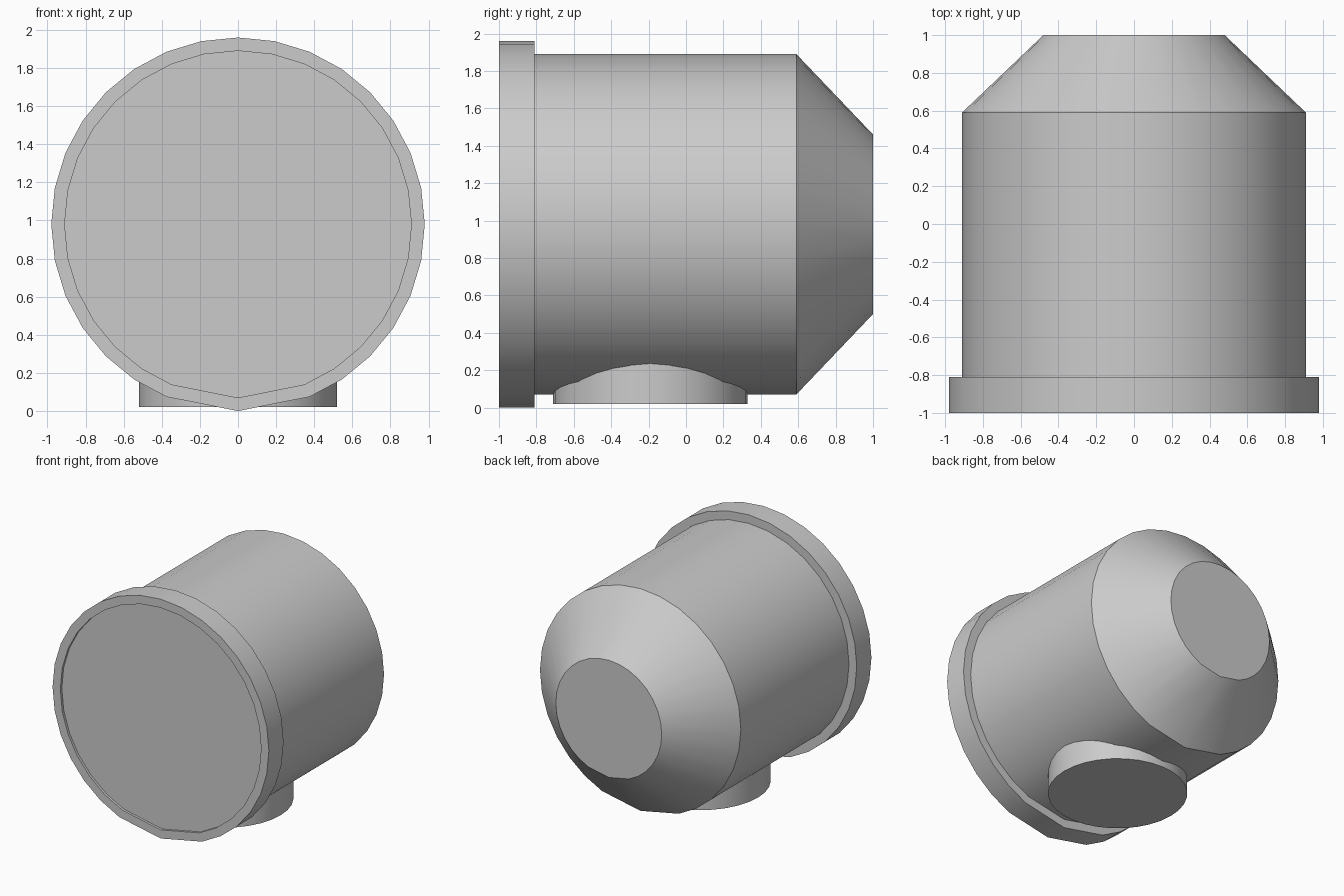
import bpy, bmesh
from math import sin, cos, pi, radians

old = bpy.data.objects.get("Cube")
if old:
    bpy.data.objects.remove(old)

grey = bpy.data.materials.new("plain_grey")
grey.use_nodes = True
COLOUR = (0.6, 0.6, 0.6, 1)
grey.diffuse_color = COLOUR
grey.node_tree.nodes["Principled BSDF"].inputs["Base Color"].default_value = COLOUR

SIDES = 32
AXIS_Z = 0.98


def lathe(name, profile, place, skip=()):
    """Sweep (radius, distance) points round an axis and cap both ends."""
    bm = bmesh.new()
    angles = [2 * pi * i / SIDES for i in range(SIDES) if i not in skip]
    rings = [[bm.verts.new(place(r * sin(a), r * cos(a), d)) for a in angles]
             for r, d in profile]
    for low, high in zip(rings, rings[1:]):
        for i in range(len(angles)):
            j = (i + 1) % len(angles)
            bm.faces.new((low[i], low[j], high[j], high[i]))
    bm.faces.new(rings[0])
    bm.faces.new(rings[-1])
    bmesh.ops.recalc_face_normals(bm, faces=bm.faces)
    mesh = bpy.data.meshes.new(name)
    bm.to_mesh(mesh)
    bm.free()
    mesh.materials.append(grey)
    obj = bpy.data.objects.new(name, mesh)
    bpy.context.collection.objects.link(obj)
    bpy.ops.object.select_all(action="DESELECT")
    obj.select_set(True)
    bpy.context.view_layer.objects.active = obj
    bpy.ops.object.shade_smooth_by_angle(angle=radians(30))
    return obj


def lengthwise(u, v, d):
    return (u, d, AXIS_Z + v)


def upright(u, v, d):
    return (u, v - 0.19, d)


# Flange with a shallow recessed face, barrel and tapered back end;
# the lowest edge is left slightly pointed
bottom = SIDES // 2
lathe("flanged_barrel",
      [(0.91, -0.98), (0.91, -1), (0.98, -1), (0.98, -0.81),
       (0.91, -0.81), (0.91, 0.59), (0.48, 1)],
      lengthwise, skip=(bottom - 1, bottom + 1))

# Short round outlet under the barrel
lathe("bottom_outlet", [(0.52, 0.02), (0.52, 0.5)], upright)
